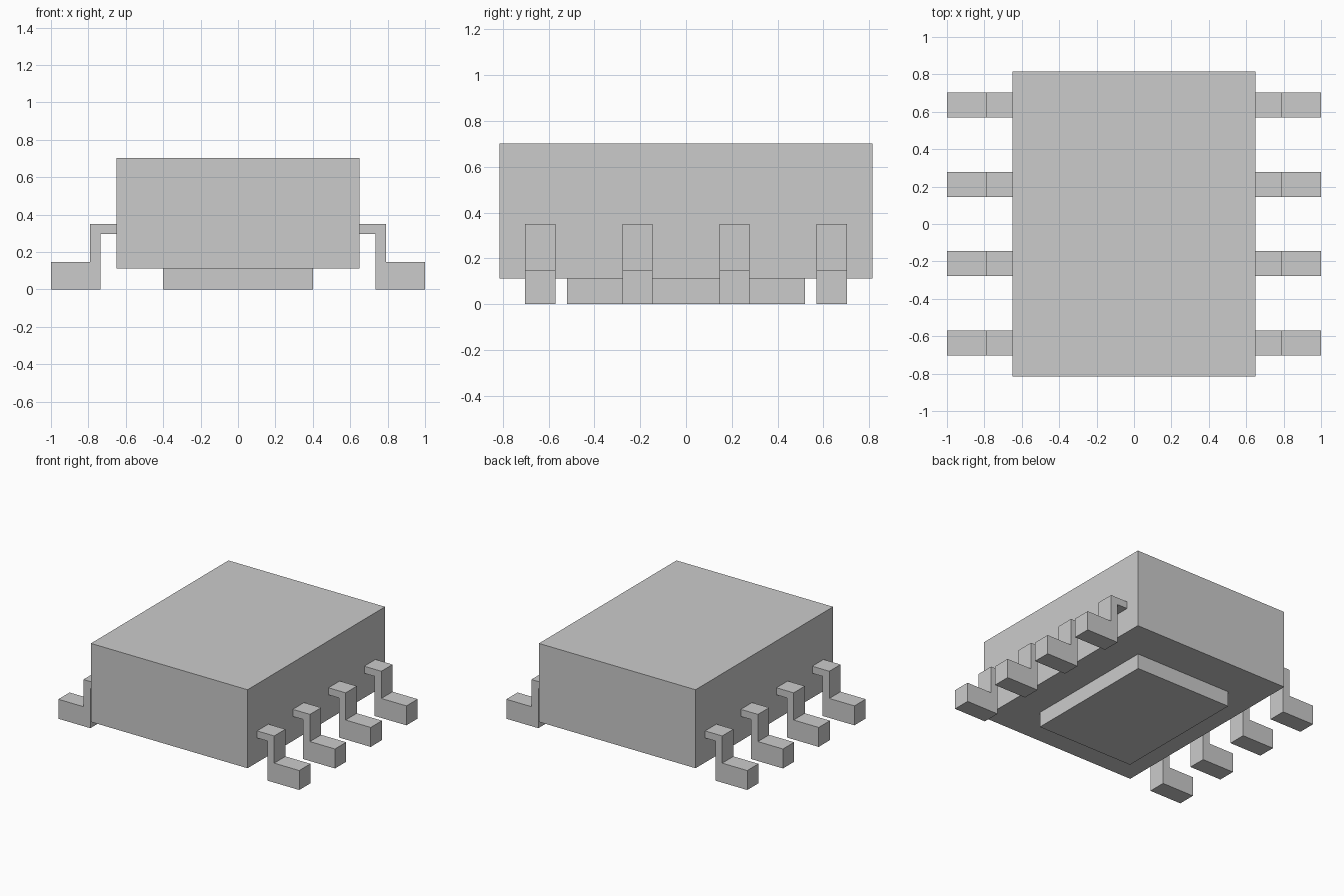
import bpy, bmesh

if "Cube" in bpy.data.objects:
    bpy.data.objects.remove(bpy.data.objects["Cube"])


def make_object(name, bm):
    bmesh.ops.recalc_face_normals(bm, faces=bm.faces[:])
    mesh = bpy.data.meshes.new(name)
    bm.to_mesh(mesh)
    bm.free()
    obj = bpy.data.objects.new(name, mesh)
    bpy.context.collection.objects.link(obj)
    return obj


def box(name, half_x, half_y, z0, z1):
    bm = bmesh.new()
    bmesh.ops.create_cube(bm, size=2)
    bmesh.ops.scale(bm, vec=(half_x, half_y, (z1 - z0) / 2), verts=bm.verts)
    bmesh.ops.translate(bm, vec=(0, 0, (z0 + z1) / 2), verts=bm.verts)
    return make_object(name, bm)


# Chip body and the thermal pad beneath it
body = box("package_body", 0.65, 0.815, 0.113, 0.702)
pad = box("thermal_pad", 0.4, 0.52, 0, 0.113)

# Stepped lead profile in x, z
PROFILE = [(0.65, 0.297), (0.735, 0.297), (0.735, 0), (1, 0),
           (1, 0.146), (0.792, 0.146), (0.792, 0.35), (0.65, 0.35)]
WIDTH = 0.133


def lead_pair(name, y):
    bm = bmesh.new()
    verts = [bm.verts.new((x, y - WIDTH / 2, z)) for x, z in PROFILE]
    face = bm.faces.new(verts)
    ext = bmesh.ops.extrude_face_region(bm, geom=[face], use_keep_orig=True)
    moved = [v for v in ext["geom"] if isinstance(v, bmesh.types.BMVert)]
    bmesh.ops.translate(bm, vec=(0, WIDTH, 0), verts=moved)
    obj = make_object(name, bm)
    # Opposite lead on the left side
    mirror = obj.modifiers.new("Mirror", 'MIRROR')
    mirror.use_axis[0] = True
    mirror.use_mirror_merge = False


# Four pairs of leads along the body
for i in range(4):
    lead_pair(f"lead_pair_{i + 1}", (i - 1.5) * 0.4235)
